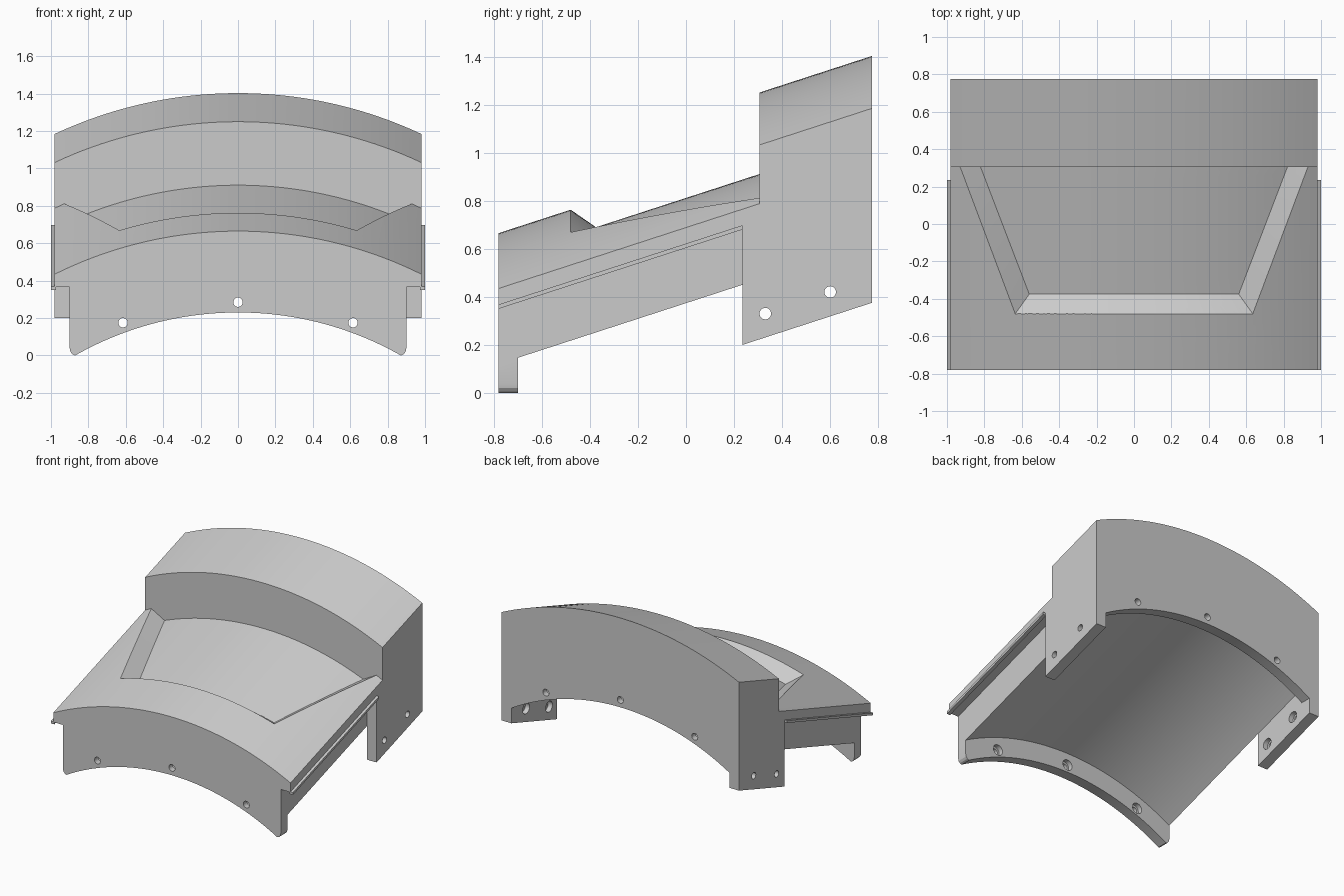
import bpy, bmesh
from math import sqrt, radians
from mathutils import Matrix

if "Cube" in bpy.data.objects:
    bpy.data.objects.remove(bpy.data.objects["Cube"])

S = 0.325            # rise per unit of depth
Y0, Y1 = -0.78, 0.775
STEP = 0.305         # where the raised rear block begins
CZ = -1.535          # centre height of the concentric arcs at the front face
N = 40


def rise(y):
    return S * (y - Y0)


def arc_z(x, r, c=CZ):
    return sqrt(r * r - x * x) + c


def arc(r, half, c=CZ):
    xs = [half * (2 * i / N - 1) for i in range(N + 1)]
    return [(x, arc_z(x, r, c)) for x in xs]


def make(name, bm):
    bmesh.ops.recalc_face_normals(bm, faces=bm.faces)
    me = bpy.data.meshes.new(name)
    bm.to_mesh(me)
    bm.free()
    ob = bpy.data.objects.new(name, me)
    bpy.context.collection.objects.link(ob)
    return ob


def prism(name, sloped, ya, yb, level=()):
    """Extrude an x-z outline in y; 'sloped' points climb, 'level' points do not."""
    bm = bmesh.new()
    rings = []
    for y in (ya, yb):
        ring = [bm.verts.new((x, y, z + rise(y))) for x, z in sloped]
        ring += [bm.verts.new((x, y, z)) for x, z in level]
        rings.append(ring)
    a, b = rings
    bm.faces.new(a)
    bm.faces.new(b)
    for i in range(len(a)):
        j = (i + 1) % len(a)
        bm.faces.new((a[i], a[j], b[j], b[i]))
    return make(name, bm)


def cut(ob, cutter):
    cutter.hide_render = True
    mod = ob.modifiers.new("cut", 'BOOLEAN')
    mod.operation = 'DIFFERENCE'
    mod.solver = 'EXACT'
    mod.object = cutter
    bpy.context.view_layer.objects.active = ob
    bpy.ops.object.modifier_apply(modifier=mod.name)
    bpy.data.objects.remove(cutter)


def drill(ob, centre, axis, r, depth):
    bm = bmesh.new()
    rot = Matrix.Rotation(radians(90), 4, 'Y' if axis == 'x' else 'X')
    bmesh.ops.create_cone(bm, cap_ends=True, segments=24, radius1=r, radius2=r,
                          depth=depth, matrix=Matrix.Translation(centre) @ rot)
    cut(ob, make("hole_cutter", bm))


# Shared lower outline: stepped sides and arched underside
under = ([(0.98, 0.365), (0.9, 0.365)] + arc(1.884, 0.9)[::-1]
         + [(-0.9, 0.365), (-0.98, 0.365)])

# Front slab and raised rear block
slab = prism("front_slab", arc(2.2, 0.98) + under, Y0, STEP)
block = prism("rear_block", arc(2.31, 0.98, 1.25 - rise(STEP) - 2.31) + under, STEP, Y1)

# Recessed panel with sloping walls, cut into the slab
DEPTH, END, ROWS = 0.107, 0.33, 8


def lerp(a, b, t):
    return a + (b - a) * t


def floor_pt(u, v):
    x, y = u * lerp(0.56, 0.83, v), lerp(-0.375, END, v)
    return x, y, arc_z(x, 2.2) - DEPTH + rise(y)


def rim_pt(u, v):
    x, y = u * lerp(0.635, 0.939, v), lerp(-0.48, END, v)
    top = (x, y, arc_z(x, 2.2) + rise(y))
    return tuple(lerp(p, q, 1.25) for p, q in zip(floor_pt(u, v), top))


bm = bmesh.new()
us = [2 * i / N - 1 for i in range(N + 1)]
vs = [j / ROWS for j in range(ROWS + 1)]
grid = [[bm.verts.new(floor_pt(u, v)) for u in us] for v in vs]
for j in range(ROWS):
    for i in range(N):
        q = (grid[j][i], grid[j][i + 1], grid[j + 1][i + 1], grid[j + 1][i])
        bm.faces.new(q[:3])
        bm.faces.new((q[0], q[2], q[3]))
path = ([(0, j) for j in range(ROWS, 0, -1)] + [(i, 0) for i in range(N + 1)]
        + [(N, j) for j in range(1, ROWS + 1)])
inner = [grid[j][i] for i, j in path]
rim = [bm.verts.new(rim_pt(us[i], vs[j])) for i, j in path]
lid = [bm.verts.new((v.co.x, v.co.y, 1.6)) for v in rim]
for lo, hi in ((inner, rim), (rim, lid)):
    for k in range(len(path) - 1):
        bm.faces.new((lo[k], lo[k + 1], hi[k + 1]))
        bm.faces.new((lo[k], hi[k + 1], hi[k]))
bm.faces.new(lid)
bm.faces.new(grid[ROWS] + [rim[-1], lid[-1], lid[0], rim[0]])
cut(slab, make("panel_cutter", bm))

# Front flange with rounded feet
lip_top = arc(1.884, 0.9)
feet = [(0.9, 0.04), (0.896, 0.02), (0.885, 0.006), (0.87, 0.0)]
front_flange = prism("front_flange", lip_top, Y0, -0.70,
                     feet + arc(1.765, 0.852)[::-1] + [(-x, z) for x, z in feet[::-1]])

# Rear flange
back_z = rise(Y1)
rear_flange = prism("rear_flange", lip_top, 0.695, Y1,
                    [(x, z + back_z) for x, z in arc(1.765, 0.9)[::-1]])

# Bolt holes in both flanges, counterbored on the inside
for ob, mid, inside, dz in ((front_flange, -0.74, -0.70, 0), (rear_flange, 0.735, 0.695, back_z)):
    for x, z in ((-0.615, 0.175), (0, 0.285), (0.615, 0.175)):
        drill(ob, (x, mid, z + dz), 'y', 0.025, 0.3)
        drill(ob, (x, inside, z + dz), 'y', 0.04, 0.07)

# Side tabs with holes, and the thin side rails
tabs = []
for side, s in (("right", 1), ("left", -1)):
    tab = prism(side + "_tab", [(s * 0.9, -0.13), (s * 0.98, -0.13),
                                (s * 0.98, 0.365), (s * 0.9, 0.365)], 0.235, Y1)
    for y, z in ((0.33, 0.33), (0.60, 0.42)):
        drill(tab, (s * 0.94, y, z), 'x', 0.024, 0.3)
        drill(tab, (s * 0.9, y, z), 'x', 0.04, 0.07)
    rail = prism(side + "_rail", [(s * 0.972, 0.35), (s * 1.0, 0.35),
                                  (s * 1.0, 0.368), (s * 0.972, 0.368)], Y0, 0.235)
    tabs += [tab, rail]

# Smooth curved faces, keep edges sharp
bpy.ops.object.select_all(action='DESELECT')
for ob in [slab, block, front_flange, rear_flange] + tabs:
    ob.select_set(True)
bpy.context.view_layer.objects.active = slab
bpy.ops.object.shade_smooth_by_angle(angle=radians(20))
